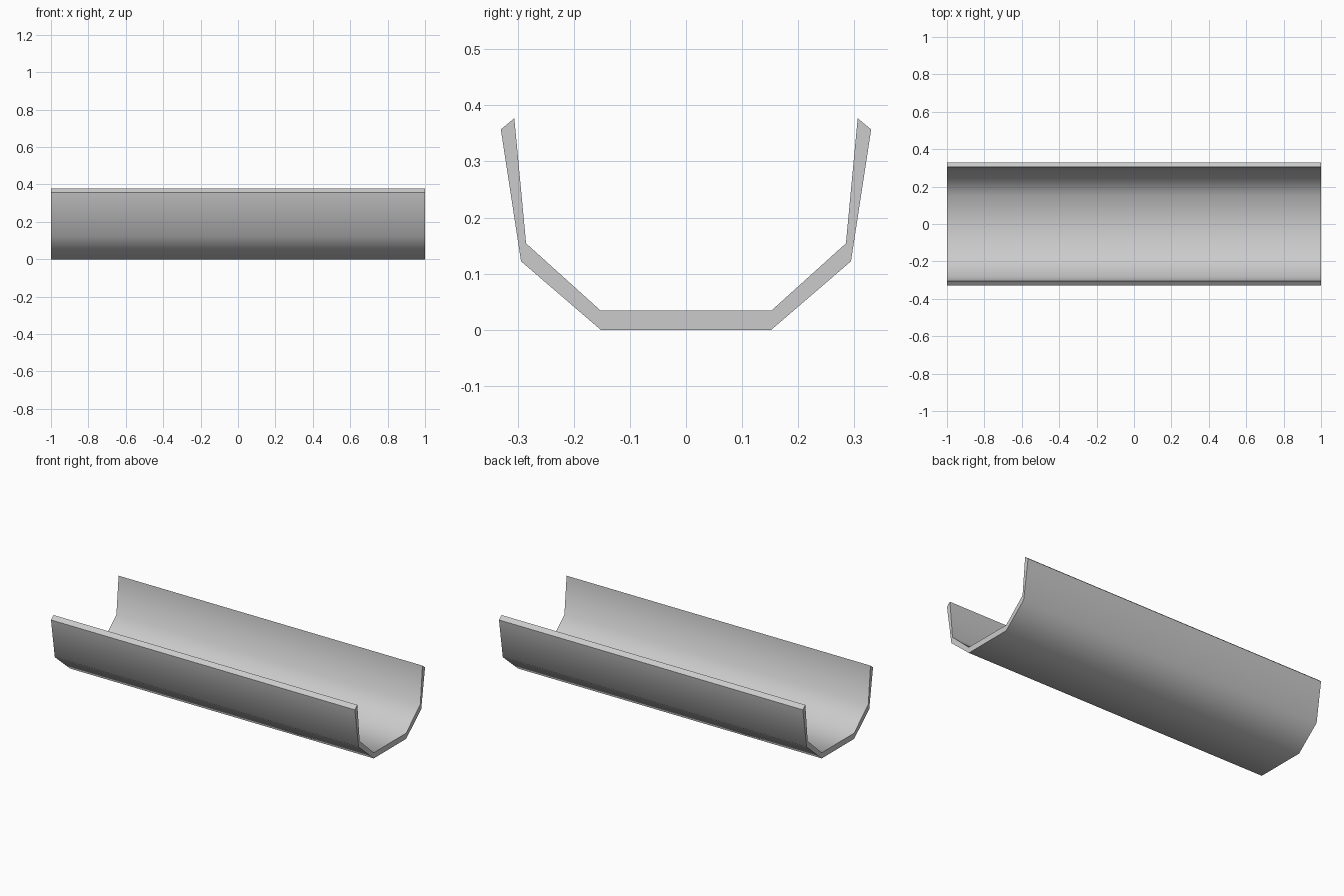
import bpy, bmesh, math

if "Cube" in bpy.data.objects:
    bpy.data.objects.remove(bpy.data.objects["Cube"])

# Half cross-section (y, z) as matching outer / inner points, bottom to rim
outer = [(0.152, 0.0), (0.294, 0.122), (0.330, 0.357)]
inner = [(0.152, 0.034), (0.285, 0.154), (0.306, 0.377)]
HALF_LENGTH = 1.0


def mirrored(points):
    return [(-y, z) for y, z in reversed(points)] + points


# Closed trough outline: outer skin one way, inner skin back
out_line, in_line = mirrored(outer), mirrored(inner)
n = len(out_line)

bm = bmesh.new()


def end_cap(x):
    o = [bm.verts.new((x, y, z)) for y, z in out_line]
    i = [bm.verts.new((x, y, z)) for y, z in in_line]
    for k in range(n - 1):
        bm.faces.new((o[k], o[k + 1], i[k + 1], i[k]))
    return o + i[::-1]


# End caps joined by the long walls
loop_a, loop_b = end_cap(-HALF_LENGTH), end_cap(HALF_LENGTH)
for k in range(2 * n):
    j = (k + 1) % (2 * n)
    bm.faces.new((loop_a[k], loop_a[j], loop_b[j], loop_b[k]))
bmesh.ops.recalc_face_normals(bm, faces=bm.faces[:])

mesh = bpy.data.meshes.new("trough")
bm.to_mesh(mesh)
bm.free()
trough = bpy.data.objects.new("trough", mesh)
bpy.context.collection.objects.link(trough)

# Smooth bends, sharp rims and ends
bpy.context.view_layer.objects.active = trough
trough.select_set(True)
bpy.ops.object.shade_smooth_by_angle(angle=math.radians(50))
